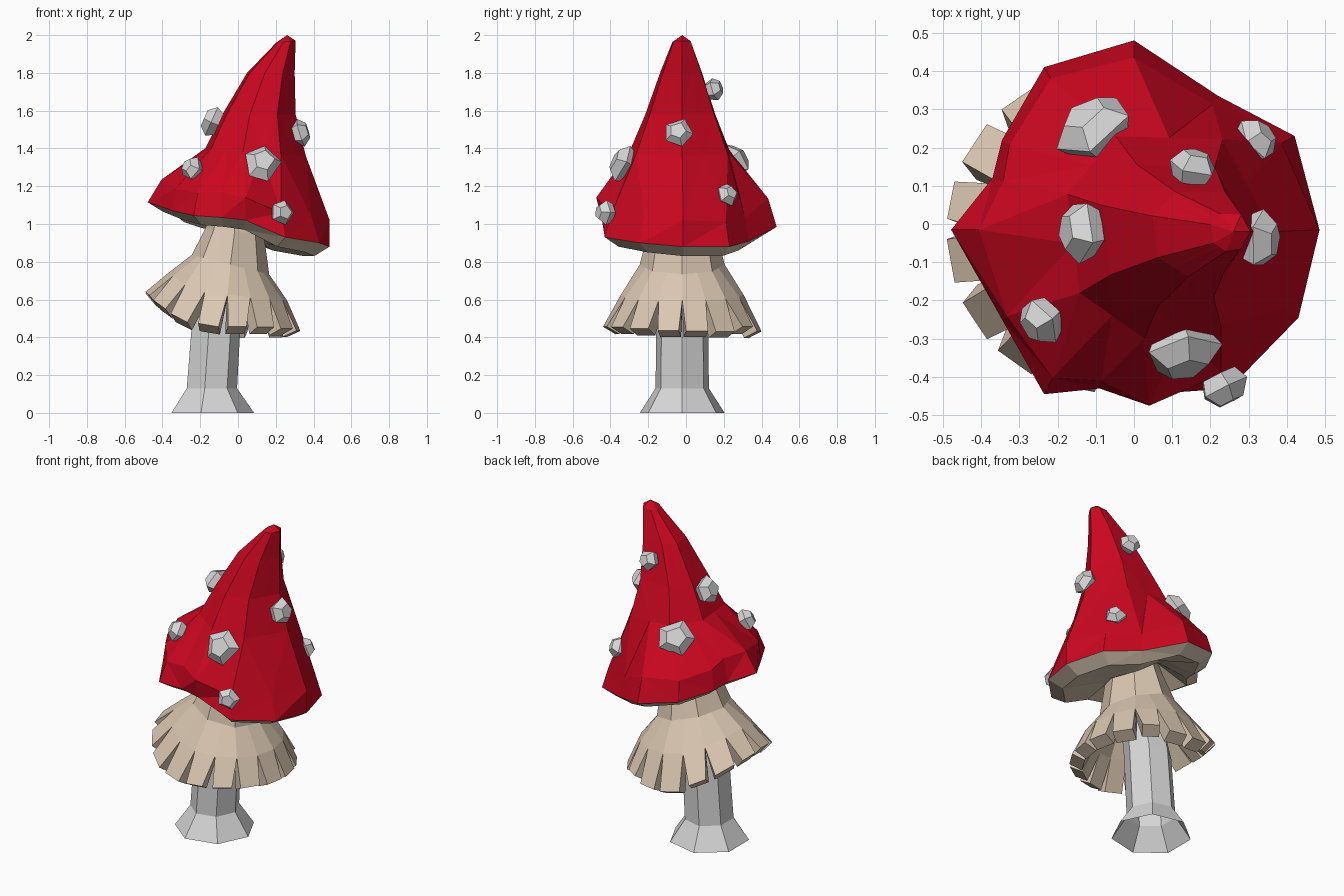
import bpy, bmesh, math, random
from mathutils import Vector, Matrix

if "Cube" in bpy.data.objects:
    bpy.data.objects.remove(bpy.data.objects["Cube"])

random.seed(4)


def material(name, rgb):
    m = bpy.data.materials.new(name)
    m.diffuse_color = (*rgb, 1)
    m.use_nodes = True
    m.node_tree.nodes["Principled BSDF"].inputs["Base Color"].default_value = m.diffuse_color
    return m


RED = material("cap red", (0.6, 0.002, 0.014))
BEIGE = material("skirt beige", (0.70, 0.57, 0.44))
GREY = material("pale grey", (0.68, 0.68, 0.68))


def make(name, bm, *mats):
    me = bpy.data.meshes.new(name)
    bm.to_mesh(me)
    bm.free()
    for m in mats:
        me.materials.append(m)
    ob = bpy.data.objects.new(name, me)
    bpy.context.collection.objects.link(ob)
    return ob


def bridge(bm, low, up, mat=0):
    n = len(low)
    for i in range(n):
        j = (i + 1) % n
        bm.faces.new((low[i], low[j], up[j], up[i])).material_index = mat


def loft(bm, rings, mats=None):
    vr = [[bm.verts.new(p) for p in r] for r in rings]
    for k in range(len(vr) - 1):
        bridge(bm, vr[k], vr[k + 1], mats[k] if mats else 0)
    return vr


def ellipse(cx, cy, z, rx, ry, angles, slope=0):
    return [Vector((cx + rx * math.cos(a), cy + ry * math.sin(a), z + slope * rx * math.cos(a)))
            for a in angles]


def halve(ring):
    """Put odd points midway between neighbours, halving the visible side count."""
    n = len(ring)
    return [p if i % 2 == 0 else (ring[i - 1] + ring[(i + 1) % n]) / 2 for i, p in enumerate(ring)]


def circle(n):
    return [2 * math.pi * i / n for i in range(n)]


# Stalk: seven-sided with flared foot, open underneath
bm = bmesh.new()
c7 = circle(7)
vr = loft(bm, [ellipse(-0.145, -0.02, 0, 0.23, 0.23, c7),
               ellipse(-0.145, -0.02, 0.13, 0.14, 0.145, c7),
               ellipse(-0.12, -0.02, 0.5, 0.135, 0.14, c7),
               ellipse(-0.07, -0.02, 0.75, 0.12, 0.12, c7)])
make("stalk", bm, GREY)

# Skirt: eight-sided neck flaring into sixteen thick hanging strips
bm = bmesh.new()
c16 = circle(16)
hem = []
for a in c16:
    c = math.cos(a)
    hem.append(Vector((-0.055 + 0.315 * c, -0.02 + 0.325 * math.sin(a),
                       0.625 + 0.115 * max(0, -c) ** 2 - 0.03 * max(0, c))))
vr = loft(bm, [hem,
               halve(ellipse(-0.04, -0.02, 0.785, 0.205, 0.225, c16, -0.25)),
               halve(ellipse(-0.018, -0.02, 0.96, 0.155, 0.18, c16, -0.1)),
               halve(ellipse(-0.02, -0.02, 1.05, 0.13, 0.15, c16))])
for i in range(16):
    tips = []
    stretch = random.uniform(-0.02, 0.015)
    for edge in (math.radians(random.uniform(2.5, 5)), math.radians(22.5 - random.uniform(2.5, 5))):
        a = c16[i] + edge
        c = math.cos(a)
        tips.append(bm.verts.new((-0.08 + 0.41 * c, -0.02 + 0.42 * math.sin(a),
                                  0.445 + 0.185 * max(0, -c) ** 2 + stretch)))
    bm.faces.new((tips[0], tips[1], vr[0][(i + 1) % 16], vr[0][i]))
skirt = make("skirt", bm, BEIGE)
mod = skirt.modifiers.new("thickness", "SOLIDIFY")
mod.thickness = 0.08
mod.offset = -1

# Cap: irregular rim lofted up to a bent tip, beige underside
rim = [Vector(p) for p in (
    (.485, -.015, .88), (.42, .23, .88), (.22, .335, .91), (0, .48, .985), (-.235, .41, 1.03),
    (-.345, .22, 1.06), (-.37, .12, 1.08), (-.478, -.015, 1.115), (-.345, -.25, 1.07),
    (-.235, -.445, 1.045), (-.09, -.43, 1.035), (.04, -.445, 1.02), (.25, -.43, .93),
    (.43, -.245, .90))]
angles = [math.atan2(p.y + 0.015, p.x) for p in rim]


def scaled(s, dz):
    return [Vector((p.x * s, p.y * s, p.z + dz)) for p in rim]


bulge = []
for i, p in enumerate(rim):
    s = random.uniform(0.9, 0.97)
    bulge.append(Vector((p.x * s, p.y * s, p.z + random.uniform(0.11, 0.15))))
bulge[0] = Vector((.485, -.015, 1.02))
bulge[3] = Vector((0, .435, 1.135))
bulge[7] = Vector((-.405, -.015, 1.235))
bulge[11] = Vector((.04, -.475, 1.14))
upper = [halve(ellipse(cx, -0.02, z, rx, ry, angles, sl)) for cx, z, rx, ry, sl in (
    (0.085, 1.38, 0.275, 0.285, -0.08), (0.105, 1.58, 0.20, 0.20, 0),
    (0.17, 1.80, 0.13, 0.12, 0), (0.252, 1.965, 0.053, 0.053, 0.1))]
bm = bmesh.new()
vr = loft(bm, [scaled(0.38, 0.01), scaled(0.83, -0.05), rim, bulge] + upper,
          [1, 1, 0, 0, 0, 0, 0])
bm.faces.new(vr[0][::-1]).material_index = 1
top = bm.verts.new((0.26, -0.02, 2.0))
for i in range(14):
    bm.faces.new((vr[-1][i], vr[-1][(i + 1) % 14], top))
bmesh.ops.triangulate(bm, faces=[f for f in bm.faces if len(f.verts) == 4])
make("cap", bm, RED, BEIGE)

# Warts: chunky five-sided studs facing out from the cap (position, radius, upward tilt)
warts = [((.13, -.34, 1.32), .105, .45), ((-.245, -.255, 1.295), .068, .5),
         ((.235, -.43, 1.06), .068, .05), ((-.14, -.02, 1.545), .085, .45),
         ((.33, -.04, 1.485), .08, .3), ((.32, .22, 1.155), .064, .4),
         ((.155, .15, 1.715), .064, .3), ((-.11, .255, 1.34), .11, .6)]
for k, (pos, r, tilt) in enumerate(warts):
    bm = bmesh.new()
    c5 = [a + random.uniform(-0.12, 0.12) for a in circle(5)]
    h = 0.025 + 0.2 * r
    vr = loft(bm, [ellipse(0, 0, -h, 0.75 * r, 0.75 * r, c5), ellipse(0, 0, 0, r, r, c5),
                   ellipse(0, 0, h, 0.55 * r, 0.55 * r, c5)])
    bm.faces.new(vr[0][::-1])
    bm.faces.new(vr[-1])
    p = Vector(pos)
    axis_x = 0.02 + 0.13 * (p.z - 1)
    out = Vector((p.x - axis_x, p.y + 0.02, 0)).normalized() + Vector((0, 0, tilt))
    bm.transform(Matrix.Translation(p) @ out.to_track_quat('Z', 'Y').to_matrix().to_4x4())
    make(f"wart_{k + 1}", bm, GREY)
